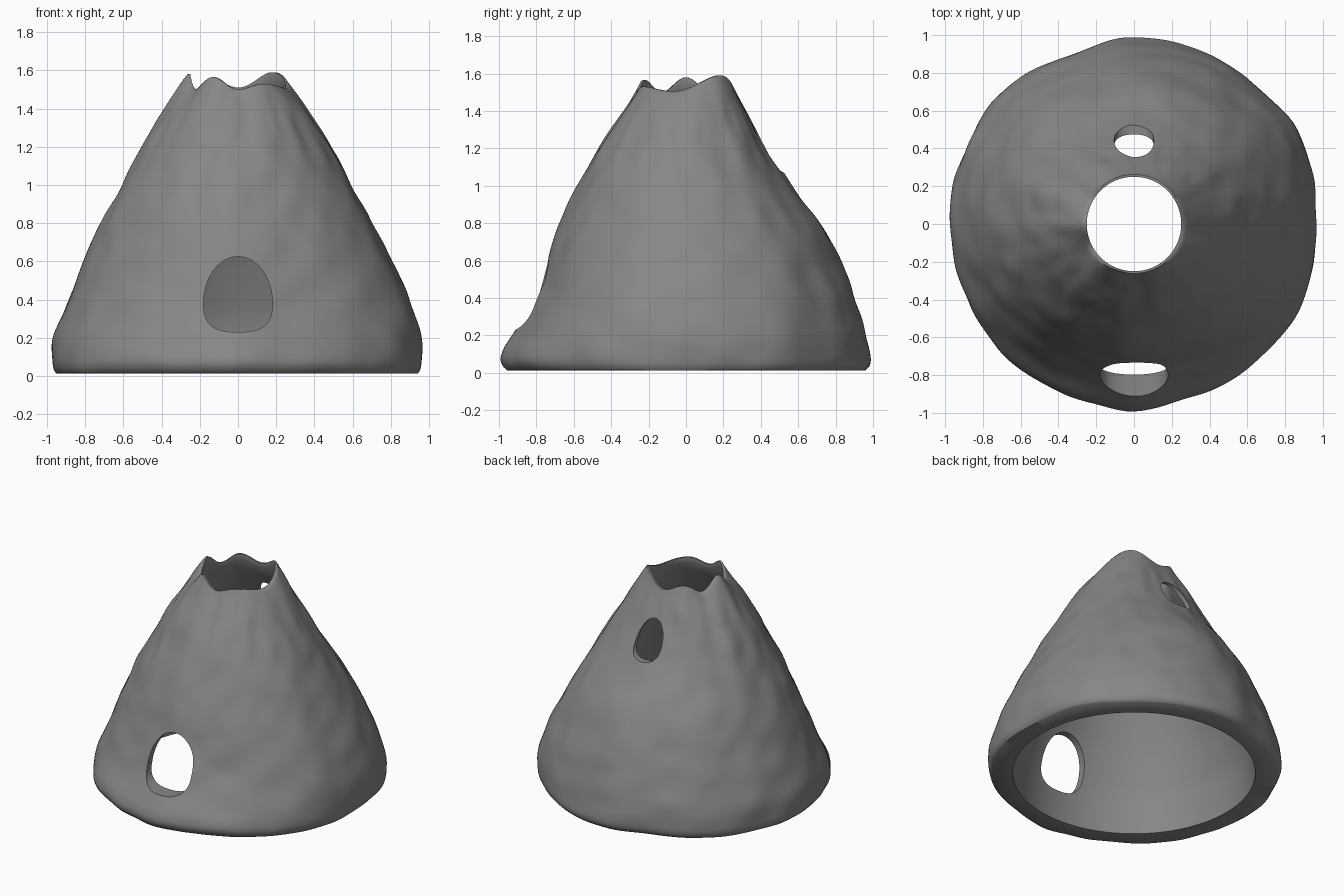
import bpy, bmesh, math
from mathutils import Vector, noise

if "Cube" in bpy.data.objects:
    bpy.data.objects.remove(bpy.data.objects["Cube"])

N = 144      # columns around the shell
M = 70       # rows up the shell

# Outer profile: z, radius towards +x, +y, -x, -y
OUTER = [
    (0.012, .945, .955, .945, .955), (0.04, .965, .985, .965, .985),
    (0.10, .97, .99, .97, 1.0), (0.20, .965, .965, .96, .925),
    (0.30, .94, .935, .92, .865), (0.45, .88, .885, .86, .795),
    (0.60, .81, .825, .80, .745), (0.80, .705, .72, .71, .675),
    (1.00, .60, .565, .605, .58), (1.20, .49, .43, .505, .475),
    (1.40, .37, .335, .38, .355), (1.50, .305, .28, .31, .285),
    (1.55, .264, .262, .264, .262)]
# Smooth round hollow: z, radius
INNER = [(0, .815), (.1, .812), (.3, .79), (.45, .745), (.6, .695), (.8, .61),
         (1.0, .515), (1.2, .405), (1.4, .30), (1.5, .25), (1.55, .25)]
# Uneven plan of the lower part: angle in degrees, offset
PLAN = [(0, 0), (15, .01), (33, .03), (52, 0), (90, 0), (110, -.02), (135, .012), (170, .01),
        (190, 0), (215, 0), (250, -.02), (270, 0), (290, -.025), (310, -.01), (333, .01), (360, 0)]
# Wavy rim: angle in degrees, height
RIM = [(-15, 1.505), (45, 1.59), (90, 1.51), (122, 1.555), (150, 1.50),
       (180, 1.58), (210, 1.50), (240, 1.565), (270, 1.50), (300, 1.53), (345, 1.505)]


def lerp_table(table, x, col=1, ease=False):
    if x <= table[0][0]:
        return table[0][col]
    for a, b in zip(table, table[1:]):
        if x <= b[0]:
            f = (x - a[0]) / (b[0] - a[0])
            if ease:
                f = (1 - math.cos(f * math.pi)) / 2
            return a[col] + (b[col] - a[col]) * f
    return table[-1][col]


def soft(table, z, col=1):
    # Rounds off the corners of a profile
    d = min(.05, max(0, z - .012) * .6, max(0, 1.55 - z))
    return sum(lerp_table(table, z + d * o, col) for o in (-1, -.5, 0, .5, 1)) / 5


def rim_height(ang):
    d = math.degrees(ang)
    return lerp_table(RIM, d - 360 if d > 345 else d, 1, True)


def outer_radius(ang, z):
    q = ang / (math.pi / 2)
    i = int(q) % 4
    f = (1 - math.cos((q - int(q)) * math.pi)) / 2
    a = soft(OUTER, z, 1 + i)
    b = soft(OUTER, z, 1 + (i + 1) % 4)
    plan = lerp_table(PLAN, math.degrees(ang), 1, True) * max(0, min(1, 1.3 - z))
    return a + (b - a) * f + plan


def lumps(ang, z):
    # Rock lumps plus upright ridges, fading at the rim
    c, s = math.cos(ang), math.sin(ang)
    n = .014 * noise.noise(Vector((c * 4.5, s * 4.5, z * 6 + 9)))
    n += .012 * noise.noise(Vector((c * 4, s * 4, z * .9 + 2))) * min(1, z)
    return n * min(1, (1.56 - z) / .2)


def ring(bm, t, inner):
    verts = []
    for k in range(N):
        ang = 2 * math.pi * k / N
        z0 = .012 + t * 1.538
        z = .012 + t * (1.538 + (rim_height(ang) - 1.55) * t ** 5)
        r = outer_radius(ang, z0) + lumps(ang, z0)
        if inner:
            r = min(r - .011, soft(INNER, z0))
        verts.append(bm.verts.new((r * math.cos(ang), r * math.sin(ang), z)))
    return verts


# Hollow rock shell: outer wall up, over the rim, inner wall down, closed foot
bm = bmesh.new()
levels = [0, .006, .013] + [.025 + .975 * i / M for i in range(M + 1)]
rings = [ring(bm, t, False) for t in levels] + [ring(bm, t, True) for t in reversed(levels)]
for a, b in zip(rings, rings[1:] + rings[:1]):
    for k in range(N):
        j = (k + 1) % N
        bm.faces.new((a[k], a[j], b[j], b[k]))
bmesh.ops.recalc_face_normals(bm, faces=bm.faces)
mesh = bpy.data.meshes.new("rock_shell")
bm.to_mesh(mesh)
bm.free()
shell = bpy.data.objects.new("rock_shell", mesh)
bpy.context.collection.objects.link(shell)

# Dark stone
stone = bpy.data.materials.new("dark_stone")
stone.diffuse_color = (.24, .24, .24, 1)
stone.use_nodes = True
stone.node_tree.nodes["Principled BSDF"].inputs["Base Color"].default_value = stone.diffuse_color
mesh.materials.append(stone)


def egg_cutter(name, half_w, z_wide, z_low, z_high, y0, y1):
    bm = bmesh.new()
    loop = []
    for k in range(48):
        a = 2 * math.pi * k / 48
        c, s = math.cos(a), math.sin(a)
        p = 1.0 if s > 0 else .72          # squarer lower half
        x = half_w * math.copysign(abs(c) ** p, c)
        h = z_high - z_wide if s > 0 else z_wide - z_low
        loop.append(bm.verts.new((x, y0, z_wide + h * math.copysign(abs(s) ** p, s))))
    face = bm.faces.new(loop)
    ext = bmesh.ops.extrude_face_region(bm, geom=[face])
    bmesh.ops.translate(bm, vec=(0, y1 - y0, 0),
                        verts=[v for v in ext["geom"] if isinstance(v, bmesh.types.BMVert)])
    bmesh.ops.recalc_face_normals(bm, faces=bm.faces)
    me = bpy.data.meshes.new(name)
    bm.to_mesh(me)
    bm.free()
    me.materials.append(stone)
    ob = bpy.data.objects.new(name, me)
    ob.hide_render = True
    bpy.context.collection.objects.link(ob)
    return ob


# Front doorway and high back window
bpy.context.view_layer.objects.active = shell
shell.select_set(True)
for cutter in (egg_cutter("door_cutter", .18, .38, .23, .625, -1.3, -.45),
               egg_cutter("window_cutter", .105, 1.17, 1.07, 1.33, .28, 1.0)):
    mod = shell.modifiers.new("cut", "BOOLEAN")
    mod.operation = "DIFFERENCE"
    mod.solver = "EXACT"
    mod.object = cutter
    bpy.ops.object.modifier_apply(modifier=mod.name)
    bpy.data.objects.remove(cutter)

bpy.ops.object.shade_smooth_by_angle(angle=math.radians(55))
